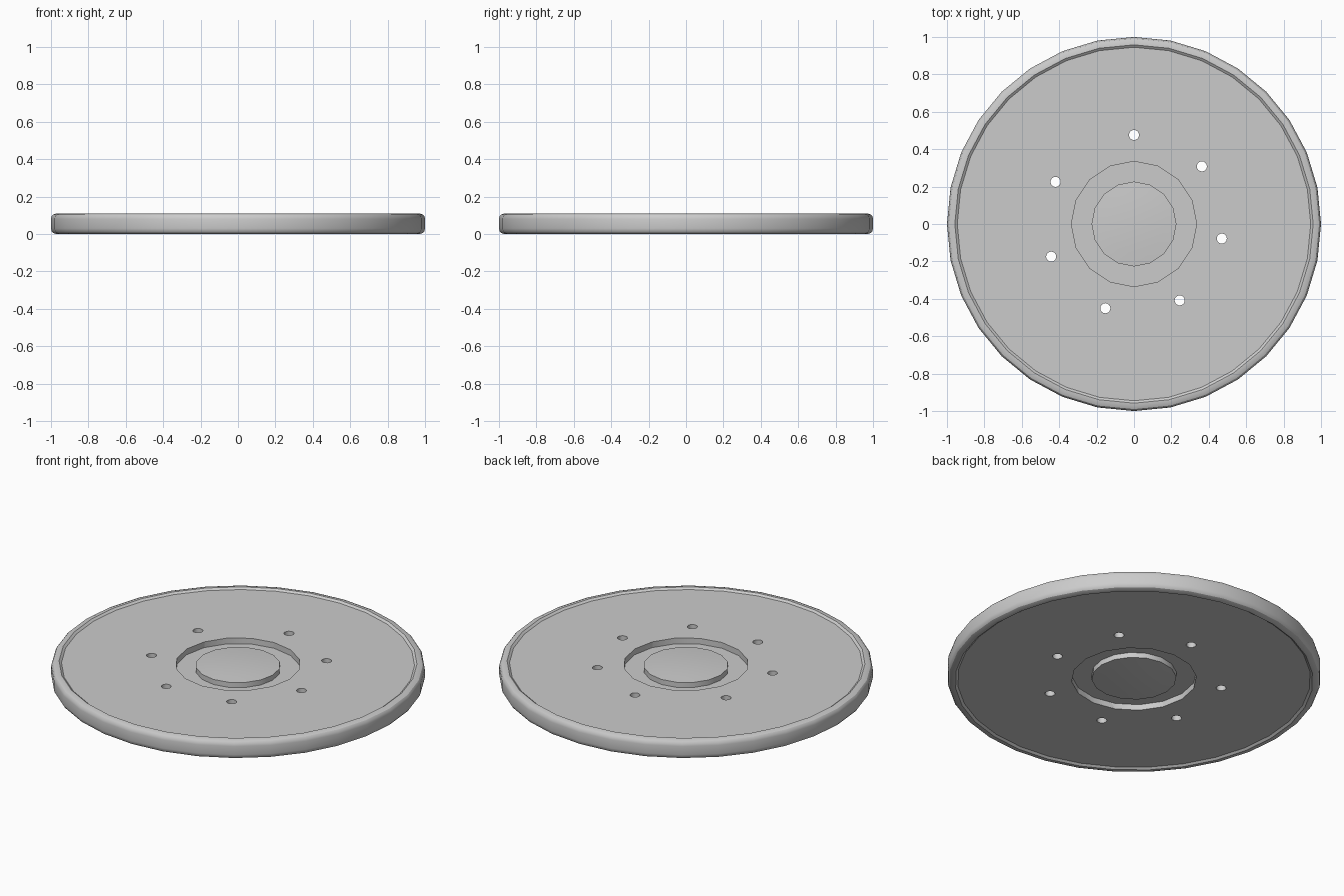
import bpy
from math import sin, cos, pi, radians

if "Cube" in bpy.data.objects:
    bpy.data.objects.remove(bpy.data.objects["Cube"])


def lathe(name, half, sides, mid=0.055):
    """Spin an upper half profile (axis to edge), mirrored about z = mid."""
    prof = half + [(r, 2 * mid - z) for r, z in reversed(half)]
    verts, rings, faces = [], [], []
    for r, z in prof:
        n = 1 if r == 0 else sides
        rings.append([len(verts) + i for i in range(n)])
        verts += [(r * cos(2 * pi * i / sides), r * sin(2 * pi * i / sides), z) for i in range(n)]
    for a, b in zip(rings, rings[1:]):
        for i in range(sides):
            j = (i + 1) % sides
            if len(a) == 1:
                faces.append((a[0], b[i], b[j]))
            elif len(b) == 1:
                faces.append((a[i], b[0], a[j]))
            else:
                faces.append((a[i], b[i], b[j], a[j]))
    me = bpy.data.meshes.new(name)
    me.from_pydata(verts, [], faces)
    ob = bpy.data.objects.new(name, me)
    bpy.context.collection.objects.link(ob)
    return ob


def select(ob):
    bpy.ops.object.select_all(action='DESELECT')
    ob.select_set(True)
    bpy.context.view_layer.objects.active = ob


def cut(ob, radius, x, y, sides):
    """Drill a straight hole through the object."""
    bpy.ops.mesh.primitive_cylinder_add(vertices=sides, radius=radius, depth=0.5, location=(x, y, 0.05))
    cutter = bpy.context.object
    cutter.hide_render = True
    select(ob)
    mod = ob.modifiers.new("hole", 'BOOLEAN')
    mod.operation, mod.solver, mod.object = 'DIFFERENCE', 'EXACT', cutter
    bpy.ops.object.modifier_apply(modifier=mod.name)
    bpy.data.objects.remove(cutter)


# Main plate: rounded outer edge, small lip stepping down to the flat face
plate = lathe("plate", [(0, 0.1), (0.945, 0.1), (0.958, 0.11), (0.975, 0.109),
                        (0.99, 0.103), (0.997, 0.094), (1.0, 0.08)], 32)

# Centre opening and the seven bolt holes (slightly uneven spacing)
cut(plate, 0.335, 0, 0, 16)
for i in range(7):
    a = radians(90 - 49.7 * i)
    cut(plate, 0.027, 0.476 * cos(a), 0.476 * sin(a), 16)

# Hub: sunken ring with a shallow domed plug on both sides
hub = lathe("hub", [(0, 0.106), (0.08, 0.105), (0.16, 0.101), (0.227, 0.096),
                    (0.227, 0.066), (0.335, 0.066)], 16)

# Smooth shading with sharp edges kept
for ob in (plate, hub):
    select(ob)
    bpy.ops.object.shade_smooth_by_angle(angle=radians(30))
